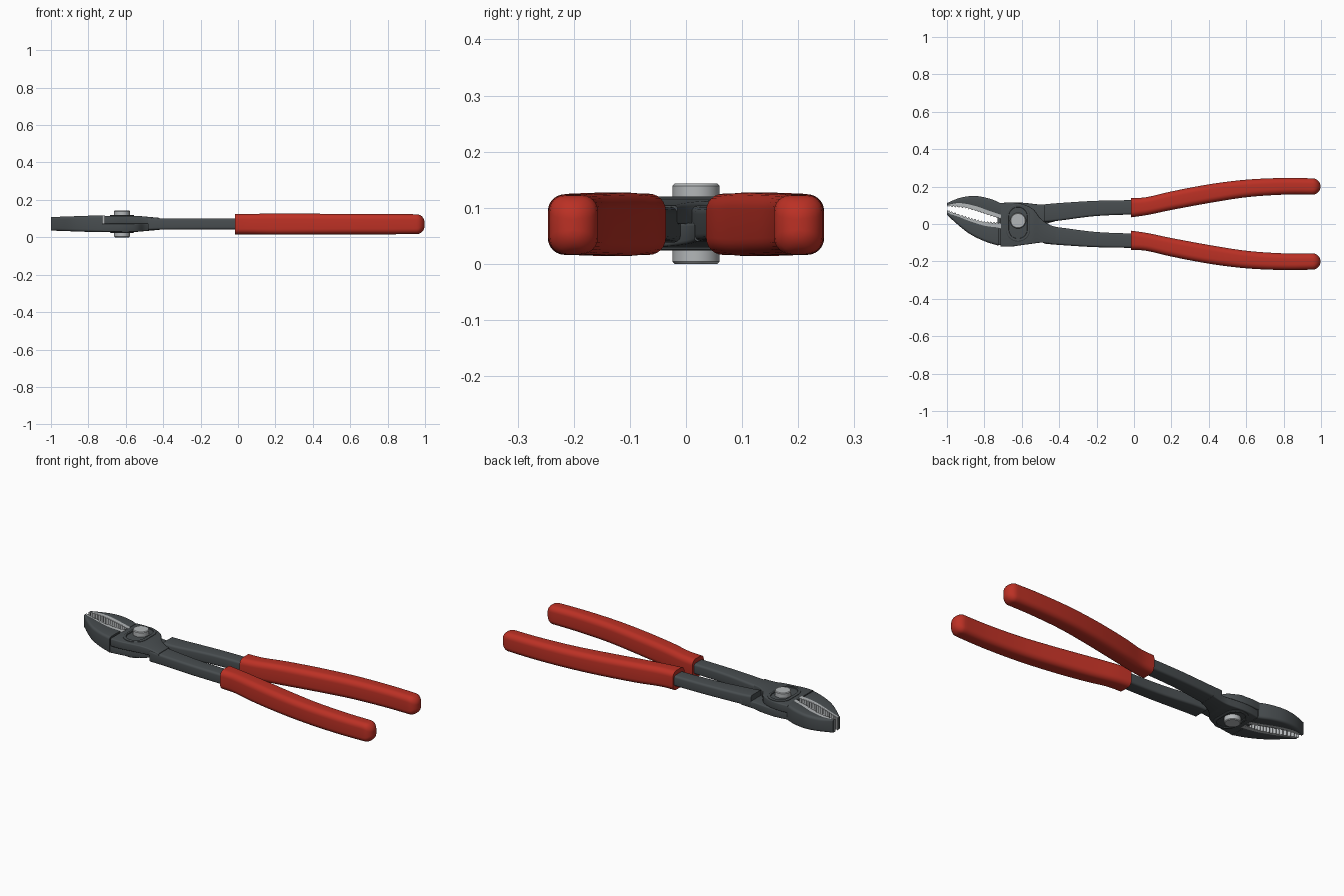
import bpy, bmesh, math

if "Cube" in bpy.data.objects:
    bpy.data.objects.remove(bpy.data.objects["Cube"])

def material(name, col):
    m = bpy.data.materials.new(name)
    m.diffuse_color = (*col, 1)
    m.use_nodes = True
    m.node_tree.nodes["Principled BSDF"].inputs["Base Color"].default_value = m.diffuse_color
    return m

DARK = material("dark_steel", (0.065, 0.075, 0.08))
LIGHT = material("bright_steel", (0.45, 0.47, 0.48))
RED = material("red_grip", (0.50, 0.03, 0.018))
MID = 0.072

def finish(name, bm, mat, angle=32):
    bmesh.ops.recalc_face_normals(bm, faces=bm.faces)
    me = bpy.data.meshes.new(name)
    bm.to_mesh(me)
    bm.free()
    me.shade_smooth()
    me.set_sharp_from_angle(angle=math.radians(angle))
    me.materials.append(mat)
    ob = bpy.data.objects.new(name, me)
    bpy.context.collection.objects.link(ob)
    return ob

def smooth(pts, n=6):
    # Catmull-Rom through the stations
    out = []
    for i in range(len(pts) - 1):
        p0, p1, p2 = pts[max(i - 1, 0)], pts[i], pts[i + 1]
        p3 = pts[min(i + 2, len(pts) - 1)]
        for k in range(n):
            t = k / n
            out.append(tuple(0.5 * (2 * b + (c - a) * t + (2 * a - 5 * b + 4 * c - d) * t * t
                       + (3 * b - a - 3 * c + d) * t ** 3) for a, b, c, d in zip(p0, p1, p2, p3)))
    return out + [pts[-1]]

def loft(name, stations, r, mat, segs=4, cap=0):
    # stations: x, y low, y high, z low, z high; rounded-rectangle sections
    st = list(stations)
    if cap:
        x, a, b, c, d = st[-1]
        for k in range(1, 7):
            t = k / 6 * math.pi / 2
            i = cap * (1 - math.cos(t))
            st.append((x + cap * math.sin(t), a + i, b - i, c + i, d - i))
    bm = bmesh.new()
    rings = []
    for x, y0, y1, z0, z1 in st:
        q = min(r, 0.45 * (y1 - y0), 0.45 * (z1 - z0))
        ring = []
        for c, (cy, cz) in enumerate(((y1 - q, z1 - q), (y0 + q, z1 - q), (y0 + q, z0 + q), (y1 - q, z0 + q))):
            for k in range(segs + 1):
                t = (c + k / segs) * math.pi / 2
                ring.append(bm.verts.new((x, cy + q * math.cos(t), cz + q * math.sin(t))))
        rings.append(ring)
    n = len(rings[0])
    for a, b in zip(rings, rings[1:]):
        for i in range(n):
            bm.faces.new((a[i], a[(i + 1) % n], b[(i + 1) % n], b[i]))
    bm.faces.new(rings[0])
    bm.faces.new(rings[-1])
    return finish(name, bm, mat)

def side(pts, s):
    # mirror stations across y when s is -1
    return [(x, a, b, c, d) if s > 0 else (x, -b, -a, c, d) for x, a, b, c, d in pts]

def jaw_z(x):
    h = 0.036 + 0.009 * min(1, (x + 1) / 0.25)
    return MID - h, MID + h

# Handles and grips, mirrored
arm = [(-0.48, 0.010, 0.105, 0.038, 0.104), (-0.40, 0.018, 0.112, 0.041, 0.101),
       (-0.20, 0.043, 0.124, 0.042, 0.101), (0.03, 0.052, 0.128, 0.042, 0.101)]
grip = [(-0.015, 0.036, 0.138, 0.016, 0.125), (0.07, 0.048, 0.144, 0.016, 0.125),
        (0.20, 0.075, 0.174, 0.014, 0.127), (0.40, 0.112, 0.212, 0.015, 0.126),
        (0.60, 0.143, 0.237, 0.016, 0.125), (0.80, 0.157, 0.246, 0.016, 0.124),
        (0.955, 0.157, 0.244, 0.017, 0.123)]
for s, nm in ((1, "upper"), (-1, "lower")):
    loft(nm + "_handle", smooth(side(arm, s)), 0.012, DARK)
    loft(nm + "_grip", smooth(side(grip, s)), 0.03, RED, segs=6, cap=0.042)

# Jaws
upper = [(-1.0, 0.098, 0.112), (-0.93, 0.103, 0.140), (-0.85, 0.088, 0.150),
         (-0.77, 0.060, 0.135), (-0.71, 0.040, 0.110)]
lower = [(-1.0, 0.050, 0.066), (-0.95, 0.003, 0.052), (-0.88, -0.052, 0.025),
         (-0.80, -0.092, 0.000), (-0.724, -0.116, -0.010)]
for nm, pts in (("upper_jaw", upper), ("lower_jaw", lower)):
    loft(nm, [(*p, *jaw_z(p[0])) for p in smooth(pts)], 0.014, DARK)

# Serrated tooth strips lining the mouth
up_in = smooth([(-1.0, 0.092), (-0.90, 0.082), (-0.80, 0.052), (-0.71, 0.022)], 12)
lo_in = smooth([(-1.0, 0.078), (-0.90, 0.042), (-0.80, 0.016), (-0.71, 0.010)], 12)
for nm, pts, s in (("upper_teeth", up_in, 1), ("lower_teeth", lo_in, -1)):
    st = []
    for i, (x, y) in enumerate(pts):
        edge = y + s * 0.008 * (i % 2)
        back = y + s * min(0.034, 0.017 + 0.16 * (x + 1))
        lo, hi = jaw_z(x)
        st.append((x, min(edge, back), max(edge, back), lo + 0.001, hi - 0.001))
    loft(nm, st, 0.0005, LIGHT, segs=1)

# Overlapping pivot plates
top_plate = [(-0.715, -0.120, 0.112), (-0.66, -0.121, 0.115), (-0.60, -0.113, 0.108),
             (-0.54, -0.105, 0.080), (-0.50, -0.100, 0.030), (-0.46, -0.103, 0.000),
             (-0.42, -0.110, -0.015)]
low_plate = [(-0.73, -0.114, 0.100), (-0.66, -0.105, 0.112), (-0.60, -0.092, 0.114),
             (-0.54, -0.065, 0.108), (-0.50, -0.022, 0.104), (-0.46, 0.003, 0.106),
             (-0.42, 0.015, 0.111)]
for nm, pts, s in (("top_pivot_plate", top_plate, 1), ("bottom_pivot_plate", low_plate, -1)):
    st = []
    for x, a, b in smooth(pts):
        h = 0.043 - 0.011 * max(0, min(1, (x + 0.54) / 0.12))
        st.append((x, a, b, *sorted((MID - s * 0.001, MID + s * h))))
    loft(nm, st, 0.006, DARK, segs=3)

# Raised slot rim round the bolt on both faces
def slot_rim(name, z0, z1):
    bm = bmesh.new()
    cx, cy, n = -0.62, 0.006, 40
    loops = []
    for r, z in ((0.065, z0), (0.065, z1 * 0.75 + z0 * 0.25), (0.061, z1), (0.050, z1), (0.047, z0)):
        ring = []
        for k in range(n):
            t = (k + 0.5) * 2 * math.pi / n
            off = math.copysign(0.035, math.sin(t))
            ring.append(bm.verts.new((cx + r * math.cos(t), cy + off + r * math.sin(t), z)))
        loops.append(ring)
    for a, b in zip(loops, loops[1:] + loops[:1]):
        for k in range(n):
            bm.faces.new((a[k], a[(k + 1) % n], b[(k + 1) % n], b[k]))
    finish(name, bm, DARK)

slot_rim("top_slot_rim", 0.110, 0.120)
slot_rim("bottom_slot_rim", 0.034, 0.024)

# Pivot bolt with chamfered ends
bm = bmesh.new()
prev = None
for r, z in ((0.038, 0.0), (0.042, 0.004), (0.042, 0.139), (0.038, 0.143)):
    ring = [bm.verts.new((-0.62 + r * math.cos(k * math.pi / 20), 0.018 + r * math.sin(k * math.pi / 20), z))
            for k in range(40)]
    if prev:
        for k in range(40):
            bm.faces.new((prev[k], prev[(k + 1) % 40], ring[(k + 1) % 40], ring[k]))
    else:
        bm.faces.new(ring)
    prev = ring
bm.faces.new(prev)
finish("pivot_bolt", bm, LIGHT)
